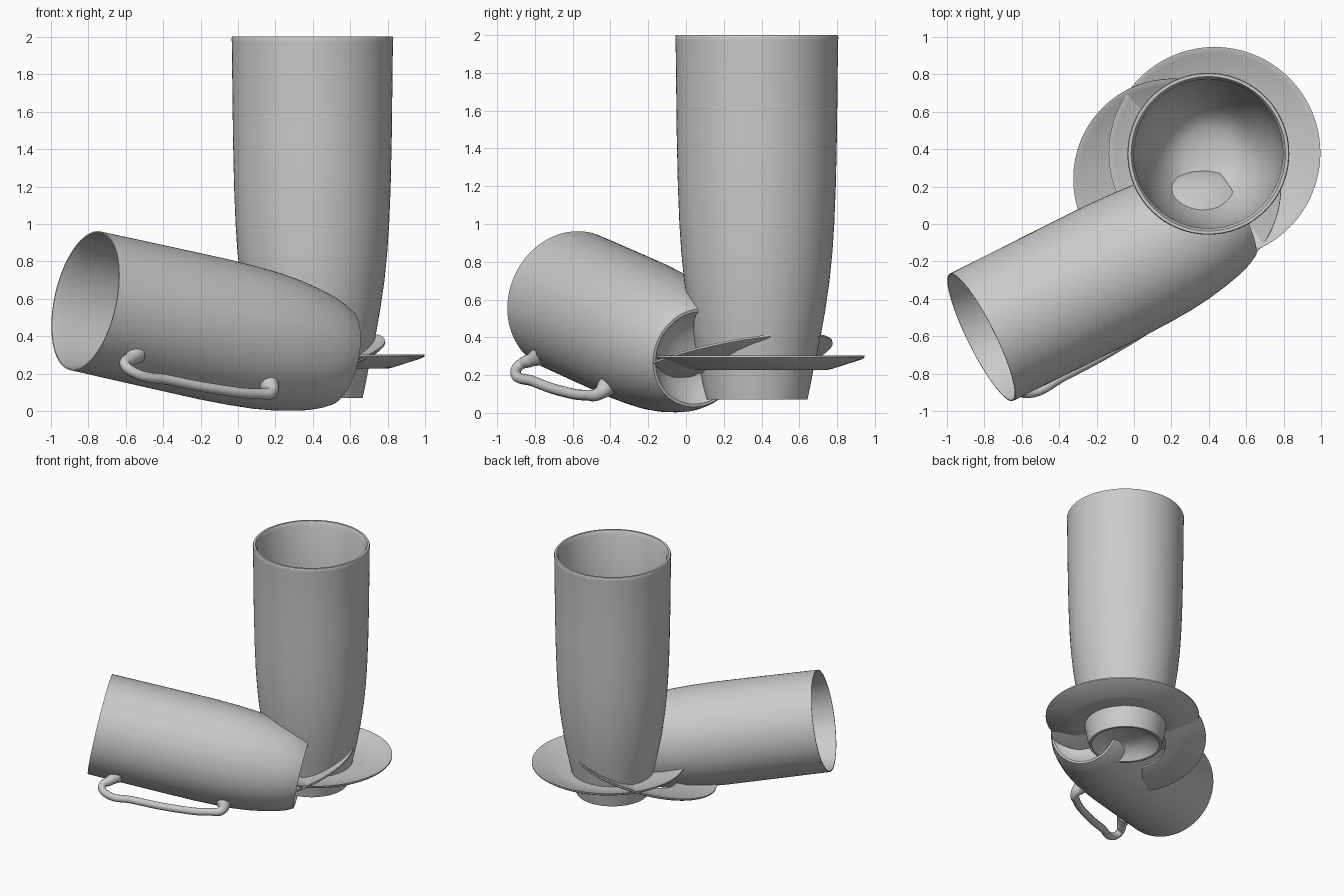
import bpy
import bmesh
import math
from mathutils import Vector, Matrix

if "Cube" in bpy.data.objects:
    bpy.data.objects.remove(bpy.data.objects["Cube"], do_unlink=True)

GREY = (0.6, 0.6, 0.6, 1.0)
ceramic = bpy.data.materials.new("grey_ceramic")
ceramic.use_nodes = True
ceramic.diffuse_color = GREY
ceramic.node_tree.nodes["Principled BSDF"].inputs["Base Color"].default_value = GREY


def smooth(obj, angle=35):
    bpy.ops.object.select_all(action='DESELECT')
    obj.select_set(True)
    bpy.context.view_layer.objects.active = obj
    bpy.ops.object.shade_smooth_by_angle(angle=math.radians(angle))


def lathe(name, profile, origin, axis=(0, 0, 1), closed=False, steps=96):
    """Turn a (radius, height) profile around an axis."""
    bm = bmesh.new()
    verts = [bm.verts.new((r, 0, z)) for r, z in profile]
    edges = [bm.edges.new(pair) for pair in zip(verts, verts[1:])]
    if closed:
        edges.append(bm.edges.new((verts[-1], verts[0])))
    bmesh.ops.spin(bm, geom=verts + edges, cent=(0, 0, 0), axis=(0, 0, 1),
                   angle=math.tau, steps=steps, use_duplicate=False)
    bmesh.ops.remove_doubles(bm, verts=bm.verts, dist=0.0005)
    bmesh.ops.recalc_face_normals(bm, faces=bm.faces)
    mesh = bpy.data.meshes.new(name)
    bm.to_mesh(mesh)
    bm.free()
    mesh.materials.append(ceramic)
    obj = bpy.data.objects.new(name, mesh)
    bpy.context.collection.objects.link(obj)
    turn = Vector(axis).to_track_quat('Z', 'Y').to_matrix().to_4x4()
    obj.matrix_world = Matrix.Translation(origin) @ turn
    smooth(obj)
    return obj


# Upright cup: recessed foot, flared wall, rounded bowl inside
cup_profile = [
    (0, 0.10), (0.12, 0.095), (0.19, 0.07), (0.235, 0.02), (0.25, 0), (0.268, 0),
    (0.285, 0.08), (0.302, 0.17), (0.335, 0.32), (0.362, 0.47), (0.385, 0.63),
    (0.40, 0.78), (0.41, 0.93), (0.418, 1.13), (0.424, 1.4), (0.43, 1.90),
    (0.432, 1.92), (0.428, 1.93), (0.412, 1.93), (0.398, 1.90), (0.396, 1.4),
    (0.385, 1.0), (0.365, 0.80), (0.33, 0.66), (0.29, 0.55), (0.25, 0.475),
    (0.2, 0.41), (0.14, 0.375), (0.07, 0.36), (0, 0.355)]
lathe("upright_cup", cup_profile, (0.397, 0.375, 0.07))

# Lying cup, its mouth towards the front right
mouth = Vector((-0.815, -0.605, 0.59))
along = Vector((0.878, 0.437, -0.195)).normalized()
length = 1.53
lying_profile = [
    (0, 0.10), (0.12, 0.09), (0.19, 0.06), (0.235, 0.02), (0.25, 0), (0.265, 0),
    (0.29, 0.05), (0.315, 0.12), (0.336, 0.21), (0.356, 0.32), (0.369, 0.43),
    (0.377, 0.57), (0.382, 0.75), (0.381, 1.1), (0.379, length),
    (0.372, length), (0.36, 1.45), (0.358, 0.75), (0.345, 0.5), (0.30, 0.32),
    (0.22, 0.23), (0.1, 0.2), (0, 0.195)]
lathe("lying_cup", lying_profile, mouth + along * length, -along)

# Handle of the lying cup: path as (distance from mouth, distance from axis, thickness)
side = Vector((along.y, -along.x, 0)).normalized()
down = along.cross(side)
if down.z > 0:
    down = -down
out = side * math.cos(math.radians(43)) + down * math.sin(math.radians(43))
path = [(0.22, 0.36, 2.0), (0.18, 0.41, 1.3), (0.13, 0.47, 1), (0.17, 0.52, 1),
        (0.38, 0.52, 1), (0.7, 0.505, 1), (0.95, 0.465, 1), (1.03, 0.43, 1.2),
        (1.03, 0.36, 2.0)]
curve = bpy.data.curves.new("lying_cup_handle", 'CURVE')
curve.dimensions = '3D'
curve.bevel_depth = 0.028
curve.bevel_resolution = 4
curve.resolution_u = 8
spline = curve.splines.new('BEZIER')
spline.bezier_points.add(len(path) - 1)
for point, (t, r, thick) in zip(spline.bezier_points, path):
    point.co = mouth + along * t + out * r
    point.radius = thick
    point.handle_left_type = point.handle_right_type = 'AUTO'
curve.materials.append(ceramic)
handle = bpy.data.objects.new("lying_cup_handle", curve)
bpy.context.collection.objects.link(handle)
bpy.ops.object.select_all(action='DESELECT')
handle.select_set(True)
bpy.context.view_layer.objects.active = handle
bpy.ops.object.convert(target='MESH')
smooth(bpy.context.view_layer.objects.active, 60)

# Saucers: shallow rings, heights measured from the rim
saucer_profile = [
    (0.27, -0.075), (0.37, -0.075), (0.40, -0.068), (0.55, -0.02), (0.565, -0.01),
    (0.565, 0), (0.555, 0), (0.53, -0.012), (0.40, -0.05), (0.36, -0.058), (0.27, -0.058)]
lathe("level_saucer", saucer_profile, (0.43, 0.38, 0.303), closed=True)
lathe("tilted_saucer", saucer_profile, (0.23, 0.22, 0.27), (-0.2, -0.2, 1), closed=True)
